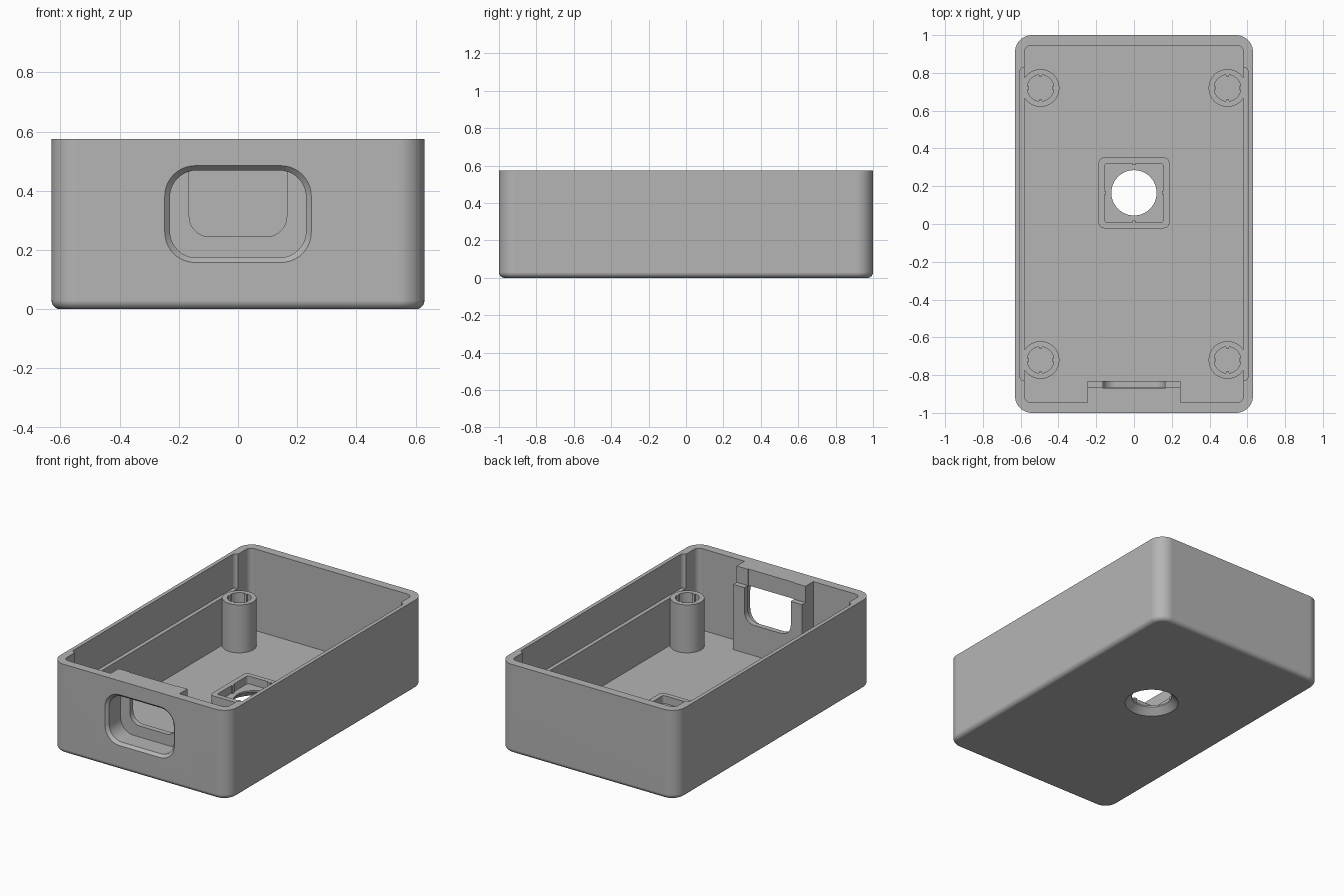
import bpy, bmesh, math

cube = bpy.data.objects.get("Cube")
if cube:
    bpy.data.objects.remove(cube, do_unlink=True)

grey = bpy.data.materials.new("plain_grey")
grey.use_nodes = True
colour = (0.46, 0.46, 0.46, 1)
grey.diffuse_color = colour
grey.node_tree.nodes["Principled BSDF"].inputs["Base Color"].default_value = colour


def outline(w, h, r, segs):
    """Rounded rectangle centred on the origin."""
    if r <= 0:
        return [(sx * w / 2, sy * h / 2) for sx, sy in ((1, 1), (-1, 1), (-1, -1), (1, -1))]
    points = []
    for k, (sx, sy) in enumerate(((1, 1), (-1, 1), (-1, -1), (1, -1))):
        for i in range(segs + 1):
            a = math.pi / 2 * (k + i / segs)
            points.append((sx * (w / 2 - r) + r * math.cos(a),
                           sy * (h / 2 - r) + r * math.sin(a)))
    return points


def loft(name, sections, centre=(0, 0), along_y=False, segs=10):
    """Solid through sections (width, height, radius, level), along z or y."""
    bm = bmesh.new()
    rings = []
    for w, h, r, level in sections:
        ring = []
        for u, v in outline(w, h, r, segs):
            u, v = u + centre[0], v + centre[1]
            ring.append(bm.verts.new((u, level, v) if along_y else (u, v, level)))
        rings.append(ring)
    bm.faces.new(rings[0])
    bm.faces.new(rings[-1])
    for a, b in zip(rings, rings[1:]):
        for i in range(len(a)):
            j = (i + 1) % len(a)
            bm.faces.new((a[i], a[j], b[j], b[i]))
    bmesh.ops.remove_doubles(bm, verts=bm.verts, dist=1e-5)
    bmesh.ops.recalc_face_normals(bm, faces=bm.faces)
    mesh = bpy.data.meshes.new(name)
    bm.to_mesh(mesh)
    bm.free()
    mesh.materials.append(grey)
    obj = bpy.data.objects.new(name, mesh)
    bpy.context.collection.objects.link(obj)
    return obj


def prism(name, w, h, r, low, high, centre=(0, 0), along_y=False):
    return loft(name, [(w, h, r, low), (w, h, r, high)], centre, along_y)


def combine(target, tool, operation="DIFFERENCE"):
    """Apply a boolean and discard the tool."""
    bpy.context.view_layer.objects.active = target
    mod = target.modifiers.new("boolean", "BOOLEAN")
    mod.operation, mod.solver, mod.object = operation, "EXACT", tool
    bpy.ops.object.modifier_apply(modifier=mod.name)
    bpy.data.objects.remove(tool, do_unlink=True)


def ribbed_hole(name, size, r, low, high, centre, rib):
    """Hole cutter that leaves a small rib in the middle of each side."""
    hole = prism(name, size, size, r, low, high, centre)
    for dx, dy in ((1, 0), (-1, 0), (0, 1), (0, -1)):
        at = (centre[0] + dx * size / 2, centre[1] + dy * size / 2)
        combine(hole, prism("rib", rib, rib, 0, low - 0.1, high + 0.1, at))
    return hole


W, L, H, FLOOR, LEDGE = 1.26, 2.0, 0.575, 0.05, 0.355
POSTS = [(sx * 0.495, sy * 0.72) for sx in (-1, 1) for sy in (-1, 1)]
PORT = (0, 0.165)

# Outer shell with rounded corners and a rounded bottom edge
FILLET, CORNER = 0.03, 0.09
sections = []
for i in range(7):
    a = math.pi / 2 * i / 6
    inset = FILLET * (1 - math.sin(a))
    sections.append((W - 2 * inset, L - 2 * inset, CORNER - inset, FILLET * (1 - math.cos(a))))
body = loft("enclosure_shell", sections + [(W, L, CORNER, H)])

# Cavity, widened above the side ledges
cavity = prism("cavity", 1.16, 1.89, 0.035, FLOOR, 0.8)
combine(cavity, prism("ledge_space", 1.21, 1.66, 0.025, LEDGE, 0.75), "UNION")

# Parts left standing in the cavity: connector housing, posts, square frame
combine(cavity, prism("connector_housing", 0.49, 0.135, 0, -0.1, 1, (0, -0.9325)))
combine(cavity, prism("connector_step", 0.49, 0.15, 0, -0.1, 0.47, (0, -0.905)))
for at in POSTS:
    combine(cavity, prism("screw_post", 0.2, 0.2, 0.1, -0.1, LEDGE + 0.004, at))
combine(cavity, prism("square_frame", 0.375, 0.375, 0.03, -0.1, 0.1, PORT))
combine(body, cavity)

# Screw holes and square frame recess
for at in POSTS:
    combine(body, ribbed_hole("screw_hole", 0.14, 0.07, 0.08, 0.5, at, 0.018))
combine(body, ribbed_hole("frame_recess", 0.312, 0.015, FLOOR, 0.3, PORT, 0.018))

# Round floor port, flared underneath
port = [(2 * r, 2 * r, r, z) for r, z in ((0.17, -0.01), (0.12, 0.04), (0.12, 0.08))]
combine(body, loft("floor_port", port, PORT, segs=12))

# Connector opening with chamfered lip, then the narrower open-topped slot
opening = [(0.515, 0.345, 0.11, -1.01), (0.46, 0.295, 0.09, -0.982), (0.46, 0.295, 0.09, -0.865)]
combine(body, loft("connector_opening", opening, (0, 0.3215), True))
combine(body, prism("connector_slot", 0.33, 0.5, 0.07, -0.87, -0.8, (0, 0.495), True))

# Smooth rounded surfaces, crisp edges
bpy.ops.object.select_all(action="DESELECT")
body.select_set(True)
bpy.context.view_layer.objects.active = body
bpy.ops.object.shade_smooth_by_angle(angle=math.radians(30))
weighted = body.modifiers.new("weighted_normals", "WEIGHTED_NORMAL")
weighted.keep_sharp = True
